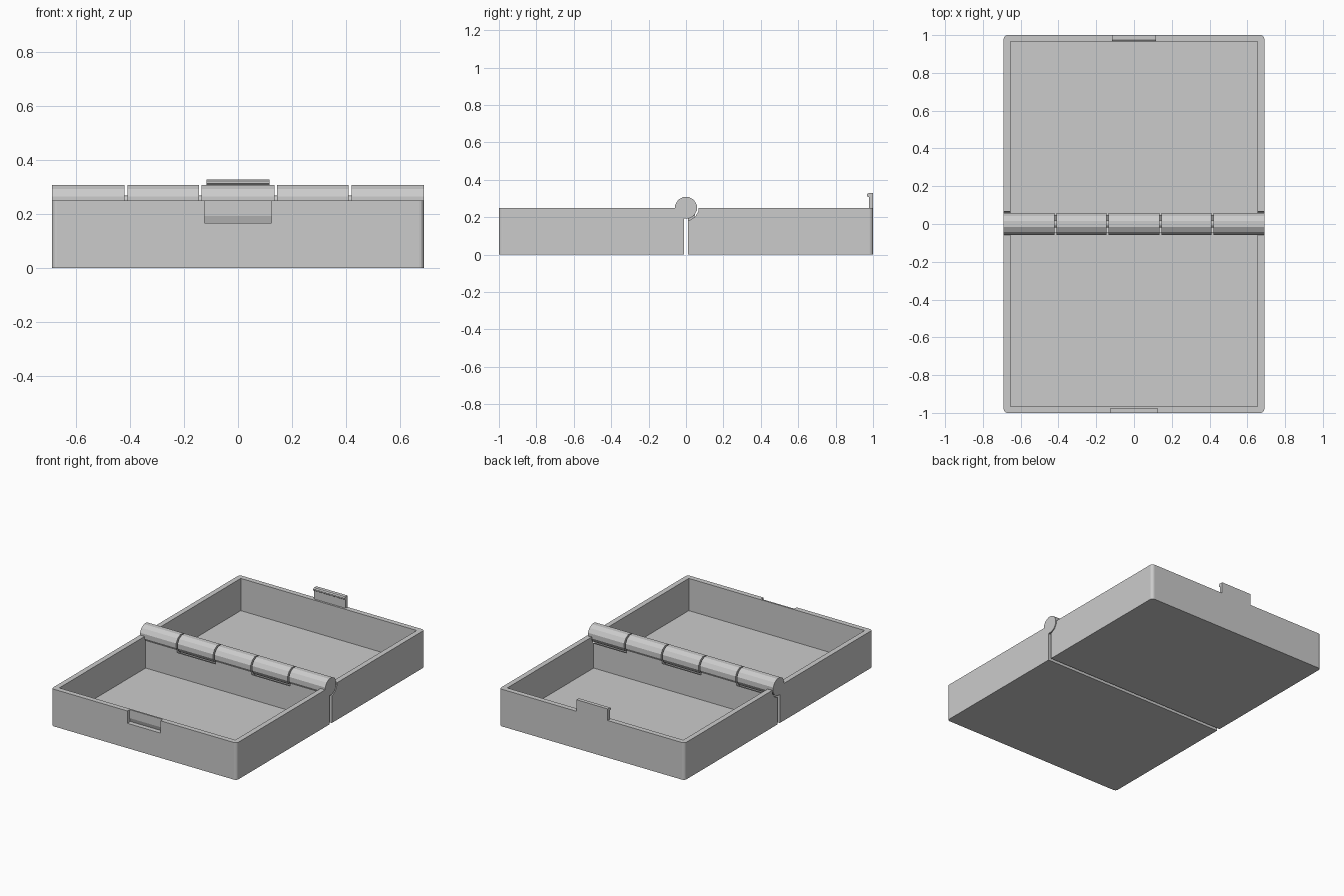
import bpy, bmesh, math

if "Cube" in bpy.data.objects:
    bpy.data.objects.remove(bpy.data.objects["Cube"], do_unlink=True)

GREY = (0.6, 0.6, 0.6, 1.0)
grey = bpy.data.materials.new("plain grey")
grey.use_nodes = True
grey.diffuse_color = GREY
grey.node_tree.nodes["Principled BSDF"].inputs["Base Color"].default_value = GREY

HALF_W, HEIGHT, WALL, FLOOR, GAP = 0.69, 0.25, 0.035, 0.033, 0.012
BARREL_R, CLEAR_R, SLIT = 0.06, 0.069, 0.005


def prism(name, profile, x0, x1, round_y=None):
    """Extrude a (y, z) profile along x; optionally round upright edges at round_y."""
    bm = bmesh.new()
    face = bm.faces.new([bm.verts.new((x0, y, z)) for y, z in profile])
    ext = bmesh.ops.extrude_face_region(bm, geom=[face])
    moved = [v for v in ext["geom"] if isinstance(v, bmesh.types.BMVert)]
    bmesh.ops.translate(bm, verts=moved, vec=(x1 - x0, 0, 0))
    if round_y is not None:
        upright = [e for e in bm.edges
                   if all(abs(v.co.y - round_y) < 1e-4 for v in e.verts)
                   and abs(e.verts[0].co.x - e.verts[1].co.x) < 1e-4]
        bmesh.ops.bevel(bm, geom=upright, offset=0.02, segments=4,
                        profile=0.5, affect='EDGES')
    bmesh.ops.recalc_face_normals(bm, faces=bm.faces)
    mesh = bpy.data.meshes.new(name)
    bm.to_mesh(mesh)
    bm.free()
    mesh.materials.append(grey)
    obj = bpy.data.objects.new(name, mesh)
    bpy.context.collection.objects.link(obj)
    return obj


def rect(y0, y1, z0, z1):
    return [(y0, z0), (y1, z0), (y1, z1), (y0, z1)]


def ring(radius, sides=12):
    """Polygon around the hinge axis with a flat side on top."""
    turn = [math.tau * (i + 0.5) / sides for i in range(sides)]
    return [(radius * math.cos(a), HEIGHT + radius * math.sin(a)) for a in turn]


def cut(target, cutter):
    cutter.hide_render = True
    mod = target.modifiers.new("cut", 'BOOLEAN')
    mod.operation, mod.solver, mod.object = 'DIFFERENCE', 'EXACT', cutter
    bpy.context.view_layer.objects.active = target
    bpy.ops.object.modifier_apply(modifier=mod.name)
    bpy.data.objects.remove(cutter, do_unlink=True)


# Two open trays, rounded only at the corners away from the hinge
trays = []
for name, s in (("front_tray", -1), ("back_tray", 1)):
    tray = prism(name, rect(s * GAP, s, 0, HEIGHT), -HALF_W, HALF_W, round_y=s)
    inner = HALF_W - WALL
    cut(tray, prism("cavity", rect(s * (GAP + WALL), s * (1 - WALL), FLOOR, HEIGHT + 0.1),
                    -inner, inner))
    trays.append(tray)

# Hinge knuckles alternate between trays; the opposite tray is hollowed around each
edges = [-HALF_W, -0.415, -0.14, 0.14, 0.415, HALF_W]
for i, (a, b) in enumerate(zip(edges, edges[1:])):
    x0 = a if i == 0 else a + SLIT
    x1 = b if i == 4 else b - SLIT
    prism("hinge_knuckle_%d" % (i + 1), ring(BARREL_R), x0, x1)
    cut(trays[1 - i % 2], prism("clearance", ring(CLEAR_R), a - SLIT, b + SLIT))
prism("hinge_pin", ring(0.02), -HALF_W + 0.02, HALF_W - 0.02)

# Snap latch: hooked tab on the back tray, stepped recess in the front tray
prism("latch_tab", [(0.978, HEIGHT), (1, HEIGHT), (1, 0.328), (0.975, 0.328),
                    (0.967, 0.322), (0.967, 0.313), (0.978, 0.306)], -0.117, 0.117)
cut(trays[0], prism("latch_recess", [(-1.05, 0.167), (-0.968, 0.167), (-0.976, 0.193),
                                     (-0.976, 0.3), (-1.05, 0.3)], -0.124, 0.124))
